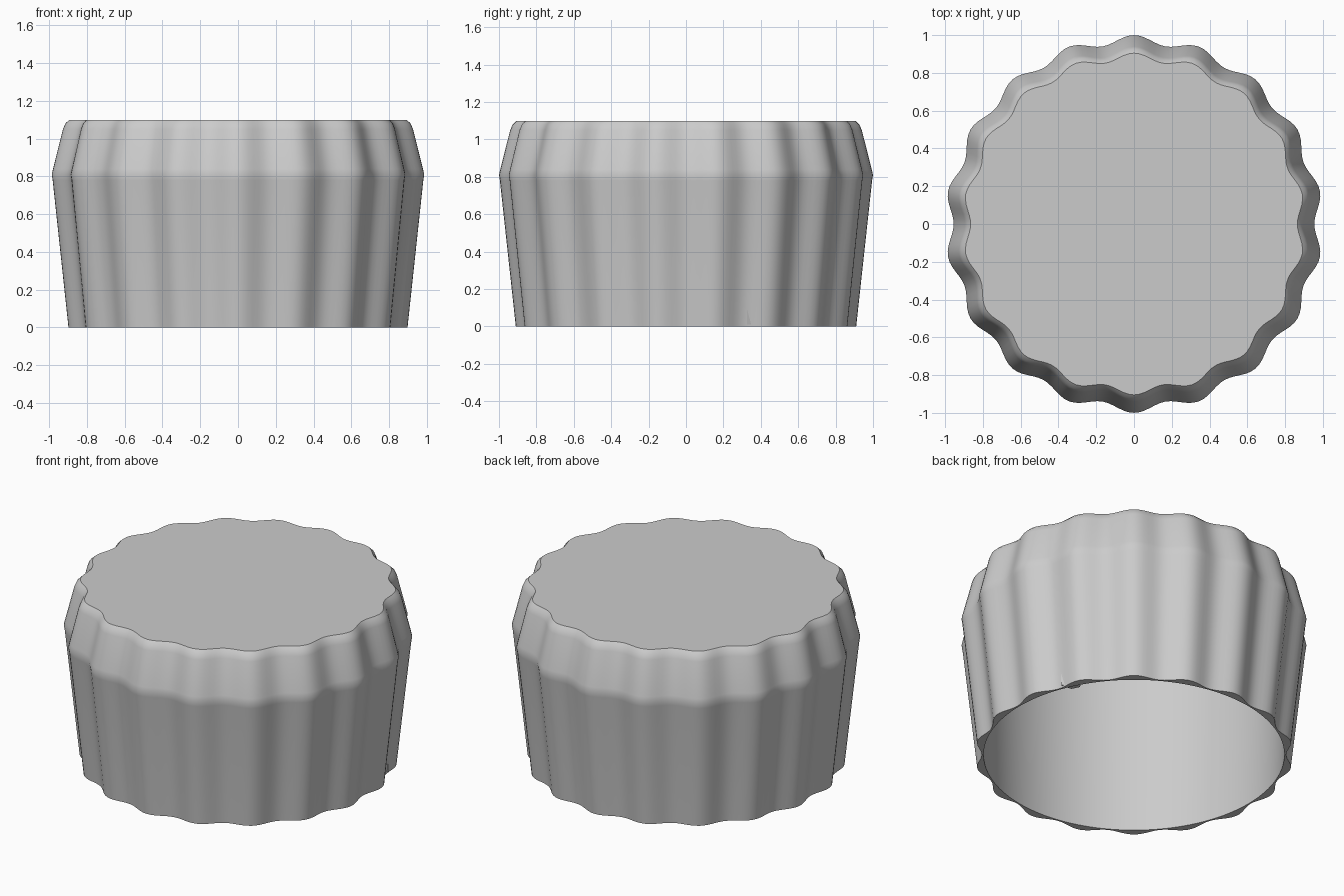
import bpy, bmesh, math

cube = bpy.data.objects.get("Cube")
if cube:
    bpy.data.objects.remove(cube, do_unlink=True)

LOBES, SEGMENTS = 18, 216

grey = bpy.data.materials.new("plain grey")
grey.use_nodes = True
colour = (0.6, 0.6, 0.6, 1)
grey.diffuse_color = colour
grey.node_tree.nodes["Principled BSDF"].inputs["Base Color"].default_value = colour


def finish(bm, name):
    bmesh.ops.recalc_face_normals(bm, faces=bm.faces)
    mesh = bpy.data.meshes.new(name)
    bm.to_mesh(mesh)
    bm.free()
    mesh.materials.append(grey)
    obj = bpy.data.objects.new(name, mesh)
    bpy.context.collection.objects.link(obj)
    bpy.ops.object.select_all(action="DESELECT")
    obj.select_set(True)
    bpy.context.view_layer.objects.active = obj
    bpy.ops.object.shade_smooth_by_angle(angle=math.radians(35))
    return obj


def ring(bm, radius, z, flute):
    # flute is the depth of the scallops; a lobe points along +y and -y
    verts = []
    for i in range(SEGMENTS):
        a = 2 * math.pi * i / SEGMENTS
        r = radius - flute * (1 + math.cos(LOBES * a)) / 2
        verts.append(bm.verts.new((r * math.cos(a), r * math.sin(a), z)))
    return verts


# fluted shell with a round cavity: radius, height, scallop depth
profile = [
    (0.88, 1.03, 0), (0.86, 0, 0),
    (0.91, 0, 0.04), (0.995, 0.78, 0.045), (1.0, 0.81, 0.045),
    (0.993, 0.84, 0.045), (0.94, 1.05, 0.045), (0.927, 1.08, 0.045),
    (0.905, 1.1, 0.04),
]
bm = bmesh.new()
rings = [ring(bm, *p) for p in profile]
for lower, upper in zip(rings, rings[1:]):
    for i in range(SEGMENTS):
        j = (i + 1) % SEGMENTS
        bm.faces.new((lower[i], lower[j], upper[j], upper[i]))
bm.faces.new(rings[0])
bm.faces.new(rings[-1])
finish(bm, "fluted_cap")

# small lug on the inner wall near the rim
bm = bmesh.new()
bmesh.ops.create_cube(bm, size=1)
for v in bm.verts:
    if v.co.x < 0:
        v.co.y *= 0.4
    v.co = (0.85 + v.co.x * 0.06, v.co.y * 0.13, 0.05 + v.co.z * 0.08)
lug = finish(bm, "inner_lug")
lug.rotation_euler.z = math.radians(26)
